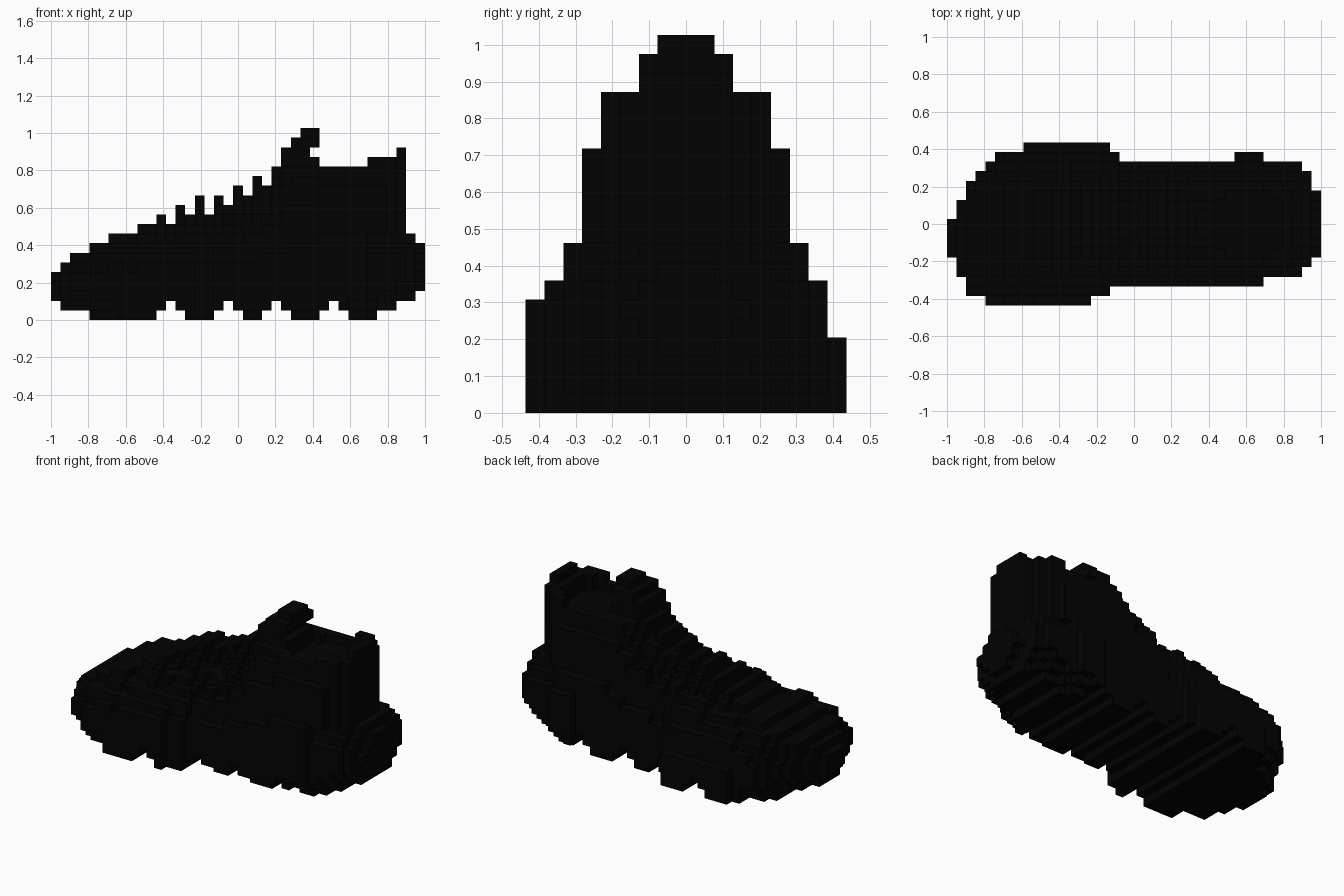
import bpy, bmesh, math

if "Cube" in bpy.data.objects:
    bpy.data.objects.remove(bpy.data.objects["Cube"])

S = 2 / 39          # voxel size; grid is 39 x 17 x 20

black = bpy.data.materials.new("near black")
black.diffuse_color = (0.0008, 0.0008, 0.0008, 1)
black.use_nodes = True
black.node_tree.nodes["Principled BSDF"].inputs["Base Color"].default_value = black.diffuse_color


def step(runs, i):
    """Value of a stepped profile given as (start, value) pairs."""
    return [v for s, v in runs if s <= i][-1]


# Side profile: top height along the length (laces excluded)
TOP = [(0, 5), (1, 6), (2, 7), (4, 8), (6, 9), (9, 10), (13, 11), (17, 12), (20, 13),
       (22, 14), (23, 15), (24, 18), (25, 19), (26, 20), (28, 16), (33, 17), (36, 18),
       (37, 9), (38, 8)]
# Side profile: underside with tread grooves
BOTTOM = [(0, 2), (1, 1), (4, 0), (11, 1), (12, 2), (13, 1), (14, 0), (17, 1), (18, 2),
          (19, 1), (20, 0), (22, 1), (23, 2), (24, 1), (25, 0), (28, 1), (29, 2), (30, 1),
          (31, 0), (34, 1), (36, 2), (38, 3)]
# Plan outline on the +y and -y sides
LEFT = [(0, 0), (1, 2), (2, 4), (3, 5), (4, 6), (5, 7), (8, 8), (17, 7), (18, 6),
        (30, 7), (33, 6), (37, 5), (38, 3)]
RIGHT = [(0, 3), (1, 5), (2, 7), (4, 8), (15, 7), (17, 6), (33, 5), (37, 4), (38, 3)]
# End-on profile: widest reach at each height
LIMIT_L = [(0, 8), (4, 7), (7, 6), (9, 5), (14, 4), (17, 2), (19, 1)]
LIMIT_R = [(0, 8), (6, 7), (7, 6), (9, 5), (14, 4), (17, 2), (19, 1)]
# How steeply the vamp rounds off along the length
ROUND_L = [(0, 0.5), (8, 0.75), (20, 0.5)]
ROUND_R = [(0, 0.5), (8, 0.95), (20, 0.8)]
SIDES = {1: (LEFT, LIMIT_L, ROUND_L), -1: (RIGHT, LIMIT_R, ROUND_R)}
# Top of each lace row
LACES = {11: 11, 13: 12, 15: 13, 17: 13, 19: 14, 21: 15, 23: 16}


def reach(i, z, side):
    plan, limit, rounding = SIDES[side]
    w = step(plan, i)
    if i < 7 or i > 30:                         # rounded lower edge, toe and heel
        w -= max(0, 2 - (z - step(BOTTOM, i)))
    elif z == 0 and side < 0 and i > 17:
        w -= 1
    if i >= 33 and z < 9:                       # rounded top of the heel bulge
        w -= max(0, z - min(step(TOP, i), 9) + 3)
    if z >= 5 and i < 28:                       # rounded vamp
        t = (z - 4) / (step(TOP, i) - 3.8)
        w *= max(0, 1 - t * t) ** step(rounding, i)
    if z >= 9 and i >= 33:                      # rounded back of the ankle
        w = min(w, (38 if side > 0 else 39) - i)
    if i == 36 and z == 17:                     # pull tab
        w = 1 if side > 0 else 2
    if 24 <= i <= 27 and z >= 16:               # tongue
        w = 2
    return min(int(max(w, 0) + 0.2), step(limit, z))


def part_of(i, j, z):
    if z < 4:
        return "sole"
    if i >= 36 and z >= 16:
        return "heel_tab"
    if 24 <= i <= 27 and z >= 16:
        return "tongue"
    return "upper"


parts = {n: set() for n in ("sole", "upper", "tongue", "heel_tab", "laces")}
for i in range(39):
    for z in range(step(BOTTOM, i), step(TOP, i)):
        if i == 27 and z == 17:                 # gap under the tongue tip
            continue
        for j in range(-reach(i, z, -1), reach(i, z, 1) + 1):
            inner = 2 if i in (28, 34) else 3
            if 28 <= i <= 34 and z >= 15 and abs(j) <= inner:   # foot opening
                continue
            parts[part_of(i, j, z)].add((i, j, z))

# Lace rows: a raised band one voxel proud, over the top and down both sides
for i, top in LACES.items():
    base = step(TOP, i)
    for z in range(base - 3, top):
        for j in range(-5, 6):
            side = 1 if j > 0 else -1
            if z < base:
                w = reach(i, z, side) + 1
            else:
                w = reach(i, base - 1, side) - (z - base)
            if abs(j) <= min(max(w, 1), step(SIDES[side][1], z)) and (i, j, z) not in parts["upper"]:
                parts["laces"].add((i, j, z))

solid = set().union(*parts.values())
DIRS = [(a, s) for a in range(3) for s in (-1, 1)]


def voxel_object(name, cells):
    """Mesh of the outward faces of a set of voxels."""
    bm = bmesh.new()
    verts = {}

    def vert(p):
        if p not in verts:
            verts[p] = bm.verts.new(((p[0] - 19.5) * S, (p[1] - 0.5) * S, p[2] * S))
        return verts[p]

    for c in sorted(cells):
        for a, s in DIRS:
            n = list(c)
            n[a] += s
            if tuple(n) in solid:
                continue
            u, v = (a + 1) % 3, (a + 2) % 3
            ring = []
            for du, dv in ((0, 0), (1, 0), (1, 1), (0, 1))[::s]:
                p = list(c)
                p[a] += s > 0
                p[u] += du
                p[v] += dv
                ring.append(vert(tuple(p)))
            bm.faces.new(ring)
    mesh = bpy.data.meshes.new(name)
    bm.to_mesh(mesh)
    bm.free()
    mesh.materials.append(black)
    bpy.context.collection.objects.link(bpy.data.objects.new(name, mesh))


for name, cells in parts.items():
    voxel_object(name, cells)
